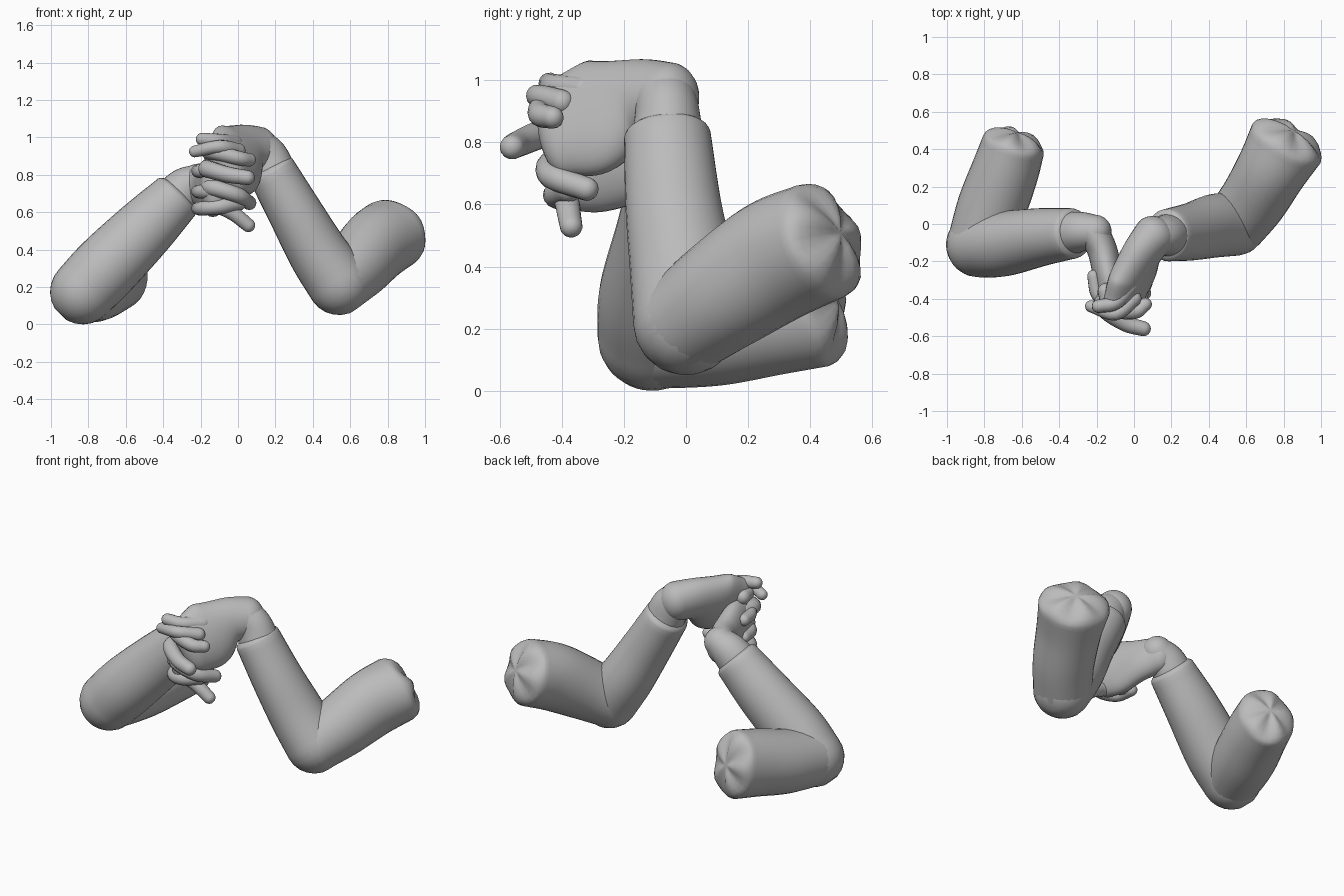
import bpy, bmesh, math
from mathutils import Vector

cube = bpy.data.objects.get("Cube")
if cube:
    bpy.data.objects.remove(cube)

grey = bpy.data.materials.new("neutral_grey")
grey.use_nodes = True
colour = (0.5, 0.5, 0.5, 1)
grey.diffuse_color = colour
grey.node_tree.nodes["Principled BSDF"].inputs["Base Color"].default_value = colour


def spline(pts, steps):
    """Catmull-Rom samples of (x, y, z, a, b) points."""
    p = [Vector(q) for q in pts]
    p = [p[0] * 2 - p[1]] + p + [p[-1] * 2 - p[-2]]
    out = []
    for i in range(1, len(p) - 2):
        for s in range(steps):
            t = s / steps
            out.append(0.5 * (2 * p[i] + (p[i + 1] - p[i - 1]) * t
                       + (2 * p[i - 1] - 5 * p[i] + 4 * p[i + 1] - p[i + 2]) * t * t
                       + (3 * p[i] - p[i - 1] - 3 * p[i + 1] + p[i + 2]) * t ** 3))
    return out + [p[-2]]


def limb(name, pts, side=(0, 0, 1), start=1.0, end=1.0, pleats=0.0, sides=32, steps=7):
    """Loft ellipses along a path, with domed ends; pleats crumple the far end."""
    samples = spline(pts, steps)
    pos = [Vector(s[:3]) for s in samples]
    rings = []
    for i, s in enumerate(samples):
        tan = (pos[min(i + 1, len(pos) - 1)] - pos[max(i - 1, 0)]).normalized()
        rings.append((pos[i], tan, s[3], s[4], 0))

    def dome(ring, bulge, sign):
        c, t, a, b, _ = ring
        r = min(a, b) * bulge * sign
        return [(c + t * r * math.sin(k * math.pi / 12), t,
                 a * math.cos(k * math.pi / 12), b * math.cos(k * math.pi / 12),
                 math.sin(k * math.pi / 6)) for k in range(1, 6)]
    rings = dome(rings[0], start, -1)[::-1] + rings + dome(rings[-1], end, 1)

    bm = bmesh.new()
    loops = []
    for j, (c, t, a, b, f) in enumerate(rings):
        u = (Vector(side) - t * t.dot(Vector(side))).normalized()
        v = t.cross(u)
        loop = []
        for k in range(sides):
            ang = math.tau * k / sides
            wave = pleats * f * math.cos(5 * ang + 1) if j > len(rings) / 2 else 0
            loop.append(bm.verts.new(c + u * a * math.cos(ang) + v * b * math.sin(ang) + t * wave))
        loops.append(loop)
    for l0, l1 in zip(loops, loops[1:]):
        for k in range(sides):
            n = (k + 1) % sides
            bm.faces.new((l0[k], l0[n], l1[n], l1[k]))
    for loop in (loops[0], loops[-1]):
        pole = bm.verts.new(sum((v.co for v in loop), Vector()) / sides)
        for k in range(sides):
            bm.faces.new((loop[k], loop[(k + 1) % sides], pole))
    bmesh.ops.recalc_face_normals(bm, faces=bm.faces)
    mesh = bpy.data.meshes.new(name)
    bm.to_mesh(mesh)
    bm.free()
    mesh.materials.append(grey)
    mesh.shade_smooth()
    obj = bpy.data.objects.new(name, mesh)
    bpy.context.collection.objects.link(obj)


def finger(name, radius, *path):
    """Digit tapering towards its tip."""
    last = len(path) - 1
    radii = [radius * (1 - 0.2 * i / last) for i in range(last + 1)]
    limb(name, [(*p, r, r) for p, r in zip(path, radii)], side=(0.1, 0.2, 1), sides=14, steps=5)


# Left arm: sleeve, upper arm, wrist and palm
limb("left_forearm", [(0.54, 0.0, 0.22, 0.17, 0.17), (0.43, -0.01, 0.38, 0.16, 0.17),
                      (0.31, -0.04, 0.59, 0.145, 0.155), (0.18, -0.06, 0.82, 0.13, 0.14)],
     side=(1, 0, 0.5), end=0.35)
limb("left_upper_arm", [(0.54, 0.0, 0.22, 0.165, 0.17), (0.64, 0.13, 0.315, 0.185, 0.18),
                        (0.735, 0.29, 0.42, 0.2, 0.19), (0.815, 0.43, 0.48, 0.195, 0.21)],
     end=0.45, pleats=0.012)
limb("left_wrist", [(0.20, -0.06, 0.79, 0.12, 0.12), (0.155, -0.06, 0.89, 0.115, 0.105),
                    (0.11, -0.07, 0.95, 0.10, 0.10)], side=(1, 0, 0.5))
limb("left_palm", [(0.11, -0.06, 0.94, 0.12, 0.11), (0.04, -0.16, 0.935, 0.14, 0.10),
                   (-0.01, -0.28, 0.885, 0.20, 0.095), (-0.055, -0.40, 0.85, 0.175, 0.085)],
     side=(-0.45, 0, 1), start=0.9, end=0.9)

# Right arm: sleeve, upper arm, wrist and palm
limb("right_forearm", [(-0.83, -0.11, 0.175, 0.175, 0.175), (-0.70, -0.105, 0.31, 0.18, 0.175),
                       (-0.50, -0.07, 0.51, 0.165, 0.155), (-0.33, -0.05, 0.68, 0.14, 0.135)],
     side=(-1, 0, 1), end=0.35)
limb("right_upper_arm", [(-0.83, -0.11, 0.175, 0.17, 0.17), (-0.76, 0.09, 0.205, 0.19, 0.185),
                         (-0.69, 0.28, 0.25, 0.2, 0.18), (-0.645, 0.42, 0.28, 0.205, 0.17)],
     end=0.45, pleats=0.012)
limb("right_wrist", [(-0.34, -0.05, 0.67, 0.12, 0.115), (-0.28, -0.04, 0.73, 0.11, 0.105),
                     (-0.21, -0.04, 0.77, 0.09, 0.09)], side=(-1, 0, 1))
limb("right_palm", [(-0.22, -0.04, 0.75, 0.11, 0.085), (-0.17, -0.14, 0.74, 0.13, 0.08),
                    (-0.14, -0.27, 0.74, 0.165, 0.08), (-0.12, -0.37, 0.75, 0.165, 0.08)])

# Right fingers cross the front towards the left
finger("right_index_finger", 0.045, (-0.15, -0.36, 0.92), (-0.12, -0.45, 0.92),
       (0.0, -0.47, 0.89), (0.06, -0.43, 0.88))
finger("right_middle_finger", 0.05, (-0.15, -0.36, 0.83), (-0.16, -0.45, 0.83),
       (-0.05, -0.53, 0.80), (0.05, -0.56, 0.785))
finger("right_ring_finger", 0.048, (-0.16, -0.35, 0.73), (-0.13, -0.43, 0.73),
       (0.0, -0.43, 0.69), (0.06, -0.32, 0.65))
finger("right_little_finger", 0.046, (-0.16, -0.30, 0.63), (-0.10, -0.38, 0.63),
       (-0.02, -0.38, 0.59), (0.055, -0.37, 0.53))

# Thumb and index of the left hand lie over the top
finger("left_index_finger", 0.044, (-0.02, -0.33, 0.97), (-0.10, -0.42, 0.98),
       (-0.19, -0.44, 0.99))
finger("left_thumb", 0.04, (0.0, -0.40, 0.93), (-0.10, -0.48, 0.95), (-0.23, -0.44, 0.925))

# Remaining left fingers wrap round the right hand
for label, z in (("middle", 0.82), ("ring", 0.71), ("little", 0.62)):
    finger("left_%s_finger" % label, 0.044, (0.0, -0.38, z + 0.03), (-0.10, -0.42, z + 0.01),
           (-0.19, -0.38, z), (-0.215, -0.28, z))
